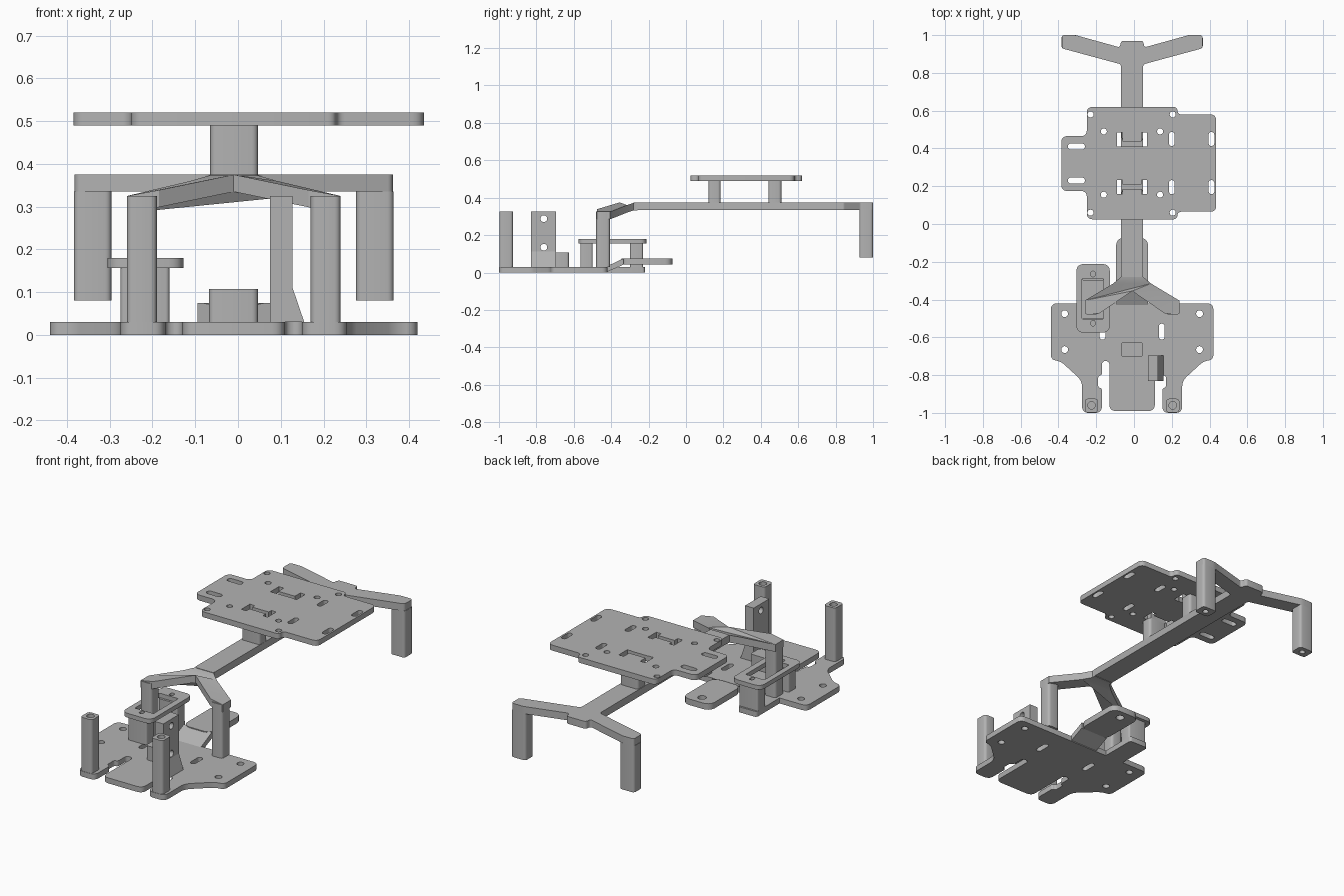
import bpy, bmesh
from math import cos, sin, pi
from mathutils import Vector

cube = bpy.data.objects.get("Cube")
if cube:
    bpy.data.objects.remove(cube, do_unlink=True)

grey = bpy.data.materials.new("matte_grey")
grey.use_nodes = True
colour = (0.45, 0.45, 0.45, 1)
grey.diffuse_color = colour
grey.node_tree.nodes["Principled BSDF"].inputs["Base Color"].default_value = colour

MID = -0.01       # mirror line of the chassis
BASE_TOP = 0.03
AXES = {"z": lambda u, v, w: (u, v, w),
        "x": lambda u, v, w: (w, u, v),
        "y": lambda u, v, w: (u, w, v)}


def rounded(points, radius, steps=5):
    """Round every corner of an outline with a quadratic arc."""
    pts = [Vector(p) for p in points]
    out = []
    for i, p in enumerate(pts):
        a, b = pts[i - 1] - p, pts[(i + 1) % len(pts)] - p
        r = min(radius, a.length * 0.49, b.length * 0.49)
        if r < 0.001:
            out.append(p)
            continue
        a, b = p + a.normalized() * r, p + b.normalized() * r
        for k in range(steps + 1):
            t = k / steps
            # slightly fuller than a parabola, close to a circle
            c = p.lerp((a + b) / 2, 0.17)
            out.append(a * (1 - t) ** 2 + c * (2 * t * (1 - t)) + b * t * t)
    return out


def rect(x0, x1, y0, y1, r=0.0):
    return rounded([(x0, y0), (x1, y0), (x1, y1), (x0, y1)], r)


def slot(x, y, w, h):
    """A stadium or circle centred on x, y."""
    r, n = min(w, h) / 2, 24
    out = []
    for k in range(n):
        a = 2 * pi * (k + 0.5) / n
        dx, dy = (w / 2 - r), (h / 2 - r)
        out.append((x + r * cos(a) + (dx if cos(a) > 0 else -dx),
                    y + r * sin(a) + (dy if sin(a) > 0 else -dy)))
    return out


def hole(x, y, r=0.016):
    return slot(x, y, 2 * r, 2 * r)


def mirrored(half):
    """Close a half outline, given as offsets from the mirror line."""
    right = [(MID + x, y) for x, y in half]
    left = [(MID - x, y) for x, y in reversed(half) if x > 0]
    return right + left


def prism(name, outline, lo, hi, holes=(), axis="z", bend=None):
    """Fill an outline with holes and extrude it from lo to hi."""
    curve = bpy.data.curves.new(name, "CURVE")
    curve.dimensions, curve.fill_mode = "2D", "BOTH"
    curve.extrude = (hi - lo) / 2
    for ring in [outline, *holes]:
        s = curve.splines.new("POLY")
        s.points.add(len(ring) - 1)
        for pt, p in zip(s.points, ring):
            pt.co = (p[0], p[1], 0, 1)
        s.use_cyclic_u = True
    temp = bpy.data.objects.new(name, curve)
    bpy.context.collection.objects.link(temp)
    deps = bpy.context.evaluated_depsgraph_get()
    mesh = bpy.data.meshes.new_from_object(temp.evaluated_get(deps))
    bpy.data.objects.remove(temp, do_unlink=True)
    bpy.data.curves.remove(curve)

    bm = bmesh.new()
    bm.from_mesh(mesh)
    bmesh.ops.remove_doubles(bm, verts=bm.verts, dist=0.0002)
    for v in bm.verts:
        v.co = AXES[axis](v.co.x, v.co.y, v.co.z + (lo + hi) / 2)
        if bend:
            v.co.z -= bend(v.co)
    bmesh.ops.recalc_face_normals(bm, faces=bm.faces)
    bm.to_mesh(mesh)
    bm.free()
    mesh.materials.clear()
    mesh.materials.append(grey)
    obj = bpy.data.objects.new(name, mesh)
    bpy.context.collection.objects.link(obj)
    bpy.ops.object.select_all(action="DESELECT")
    obj.select_set(True)
    bpy.context.view_layer.objects.active = obj
    bpy.ops.object.shade_smooth_by_angle(angle=pi / 6)
    return obj


# Base plate with wings, front prongs and a centre tongue
base = mirrored([(0.43, -0.42), (0.43, -0.72), (0.38, -0.725), (0.265, -0.83),
                 (0.265, -1.0), (0.16, -1.0), (0.16, -0.87), (0.18, -0.865),
                 (0.18, -0.805), (0.16, -0.80), (0.16, -0.725),
                 (0.12, -0.725), (0.12, -0.99)])
base_holes = []
for side in (-1, 1):
    base_holes += [hole(MID + side * 0.357, y, 0.018) for y in (-0.475, -0.665)]
    base_holes.append(slot(MID + side * 0.157, -0.57, 0.03, 0.085))
prism("base_plate", rounded(base, 0.03), 0, BASE_TOP, base_holes)

# Ramp and raised tail plate behind the base
prism("tail_ramp", [(-0.43, 0), (-0.43, 0.03), (-0.335, 0.075), (-0.335, 0.042)],
      -0.095, 0.075, axis="x")
prism("tail_plate", rect(-0.095, 0.075, -0.345, -0.073, 0.04), 0.042, 0.075,
      [hole(MID, -0.125, 0.022)])

# Front posts, fork legs and rear legs
for side, word in ((-1, "right"), (1, "left")):
    x = MID + side * 0.215
    prism(f"front_post_{word}", rect(x - 0.035, x + 0.035, -0.998, -0.925, 0.015),
          BASE_TOP, 0.325, [hole(x, -0.96, 0.02)])
    prism(f"fork_leg_{word}", rect(x - 0.035, x + 0.035, -0.48, -0.407, 0.015),
          BASE_TOP, 0.325, [hole(x, -0.443, 0.014)])
    x = MID + side * 0.33
    prism(f"rear_leg_{word}", rect(x - 0.044, x + 0.044, 0.927, 1.0, 0.015),
          0.08, 0.336, [hole(x, 0.963, 0.016)])

# Spine with the rear crossbar, and the sloping front fork
spine = mirrored([(0.058, -0.28), (0.058, 0.845), (0.372, 0.93), (0.372, 1.0),
                  (0.3, 1.0), (0.065, 0.935), (0.058, 0.97)])
prism("spine", rounded(spine, 0.012), 0.335, 0.375)
fork = mirrored([(0.058, -0.26), (0.058, -0.28), (0.1, -0.315), (0.25, -0.405),
                 (0.25, -0.475), (0.175, -0.475), (0, -0.355)])
prism("front_fork", fork, 0.335, 0.375,
      bend=lambda c: min(0.05, max(0, abs(c.x - MID) - 0.05) * 0.29))

# Shelf plate with its pattern of holes
shelf = [(-0.25, 0.025), (0.23, 0.025), (0.23, 0.065), (0.435, 0.065),
         (0.435, 0.58), (0.23, 0.58), (0.23, 0.62), (-0.25, 0.62),
         (-0.25, 0.465), (-0.385, 0.465), (-0.385, 0.175), (-0.25, 0.175)]
shelf_holes = [hole(x, y) for x in (-0.23, 0.205) for y in (0.06, 0.58)]
shelf_holes += [hole(x, y) for x in (-0.16, 0.138) for y in (0.155, 0.49)]
shelf_holes += [slot(-0.305, y, 0.09, 0.033) for y in (0.23, 0.41)]
shelf_holes += [slot(x, y, 0.03, 0.075) for x in (0.2, 0.41) for y in (0.195, 0.45)]
for y, bar in ((0.195, 0.185), (0.447, 0.412)):
    # strap opening: two end slots joined by a strip
    strap = [(0.05, bar), (0.05, y - 0.037), (0.08, y - 0.037), (0.08, y + 0.037),
             (0.05, y + 0.037), (0.05, bar + 0.025)]
    shelf_holes.append(mirrored(strap))
prism("shelf_plate", rounded(shelf, 0.028), 0.49, 0.52, shelf_holes)
for word, y0, y1 in (("front", 0.12, 0.185), ("rear", 0.44, 0.51)):
    prism(f"shelf_post_{word}", rect(-0.065, 0.047, y0, y1, 0.015), 0.375, 0.49)

# Motor bracket: foot, two posts and a windowed top frame
prism("bracket_foot", rect(-0.275, -0.16, -0.44, -0.22, 0.015), 0, BASE_TOP)
for word, y0, y1 in (("front", -0.565, -0.5), ("rear", -0.3, -0.23)):
    prism(f"bracket_post_{word}", rect(-0.275, -0.16, y0, y1, 0.01), BASE_TOP, 0.156)
prism("bracket_frame", rect(-0.305, -0.128, -0.575, -0.212, 0.035), 0.156, 0.18,
      [rect(-0.275, -0.162, -0.503, -0.288, 0.005),
       slot(-0.217, -0.265, 0.022, 0.03), slot(-0.217, -0.525, 0.022, 0.03)])

# Upright sensor wall with its gusset, and the centre block
prism("sensor_wall", rect(-0.83, -0.695, BASE_TOP, 0.325), 0.075, 0.127,
      [hole(-0.76, z, 0.018) for z in (0.135, 0.288)], axis="x")
prism("wall_gusset", [(0.126, BASE_TOP), (0.155, BASE_TOP), (0.127, 0.112), (0.126, 0.112)],
      -0.83, -0.695, axis="y")
prism("centre_block", rect(-0.068, 0.047, -0.705, -0.625, 0.015), BASE_TOP, 0.108)
